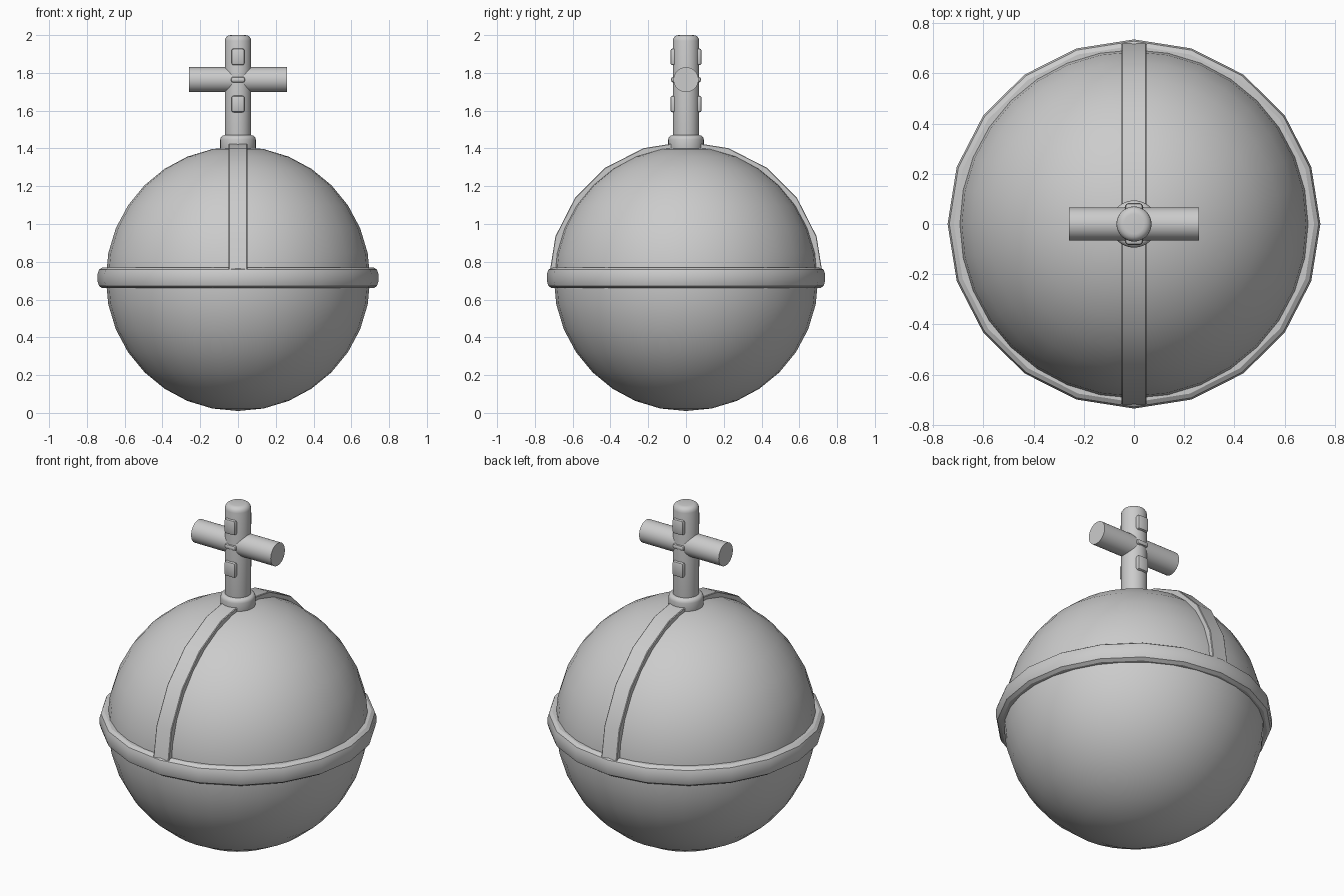
import bpy, bmesh, math
from math import radians, pi, sin, cos

cube = bpy.data.objects.get("Cube")
if cube:
    bpy.data.objects.remove(cube, do_unlink=True)

grey = bpy.data.materials.new("plain grey")
grey.use_nodes = True
COLOUR = (0.6, 0.6, 0.6, 1)
grey.diffuse_color = COLOUR
grey.node_tree.nodes["Principled BSDF"].inputs["Base Color"].default_value = COLOUR

ORB_Z = 0.71


def finish(name, angle=35, bevel=0, segments=3):
    """Name, colour, bevel and shade the active object."""
    ob = bpy.context.object
    ob.name = name
    ob.data.materials.append(grey)
    if bevel:
        bpy.ops.object.transform_apply(location=False, rotation=False, scale=True)
        mod = ob.modifiers.new("rounded edges", 'BEVEL')
        mod.width, mod.segments = bevel, segments
        mod.limit_method, mod.angle_limit = 'ANGLE', radians(40)
        bpy.ops.object.modifier_apply(modifier=mod.name)
    bpy.ops.object.shade_smooth_by_angle(angle=radians(angle))
    return ob


def sweep(name, profile, place, steps, closed, angle):
    """Sweep a closed profile through the given step angles."""
    bm = bmesh.new()
    rings = [[bm.verts.new(place(p, a)) for p in profile] for a in steps]
    n = len(profile)
    pairs = list(zip(rings, rings[1:]))
    if closed:
        pairs.append((rings[-1], rings[0]))
    else:
        bm.faces.new(rings[0])
        bm.faces.new(rings[-1])
    for r, s in pairs:
        for i in range(n):
            j = (i + 1) % n
            bm.faces.new((r[i], r[j], s[j], s[i]))
    bmesh.ops.recalc_face_normals(bm, faces=bm.faces)
    mesh = bpy.data.meshes.new(name)
    bm.to_mesh(mesh)
    bm.free()
    ob = bpy.data.objects.new(name, mesh)
    bpy.context.collection.objects.link(ob)
    bpy.ops.object.select_all(action='DESELECT')
    ob.select_set(True)
    bpy.context.view_layer.objects.active = ob
    return finish(name, angle)


# Orb
bpy.ops.mesh.primitive_uv_sphere_add(segments=32, ring_count=16, radius=0.70,
                                     location=(0, 0, ORB_Z))
finish("orb")

# Waist band: twenty-sided hoop with rounded outer edges
hoop = [(0.68, 0.66), (0.718, 0.66), (0.736, 0.672), (0.743, 0.695),
        (0.743, 0.737), (0.736, 0.758), (0.718, 0.77), (0.68, 0.77)]
sweep("waist_band", hoop,
      lambda p, a: (p[0] * cos(a), 0.99 * p[0] * sin(a), p[1]),
      [i * pi / 10 for i in range(20)], True, 30)

# Arch strap: half hoop from front to back over the top
strap = [(-0.05, 0.67), (-0.05, 0.724), (-0.046, 0.727),
         (0.046, 0.727), (0.05, 0.724), (0.05, 0.67)]
sweep("arch_strap", strap,
      lambda p, a: (p[0], p[1] * cos(a), ORB_Z + p[1] * sin(a)),
      [i * pi / 10 for i in range(11)], False, 30)

# Collar under the cross
bpy.ops.mesh.primitive_cylinder_add(vertices=32, radius=0.094, depth=0.09,
                                    location=(0, 0, 1.425))
finish("collar", bevel=0.022)

# Cross post and arm
bpy.ops.mesh.primitive_cylinder_add(vertices=32, radius=0.07, depth=0.62,
                                    location=(0, 0, 1.69))
finish("cross_post", bevel=0.03, segments=4)
bpy.ops.mesh.primitive_cylinder_add(vertices=32, radius=0.066, depth=0.52,
                                    location=(0, 0, 1.764), rotation=(0, pi / 2, 0))
finish("cross_arm")

# Studs on the front and back of the cross
for side, y in (("front", -1), ("back", 1)):
    for part, z, width, height, reach in (("upper", 1.885, 0.07, 0.088, 0.083),
                                          ("middle", 1.764, 0.075, 0.03, 0.079),
                                          ("lower", 1.635, 0.07, 0.088, 0.083)):
        bpy.ops.mesh.primitive_cube_add(size=1, location=(0, y * (reach - 0.02), z))
        bpy.context.object.scale = (width, 0.04, height)
        finish(f"{part}_stud_{side}", bevel=0.012, segments=2)
